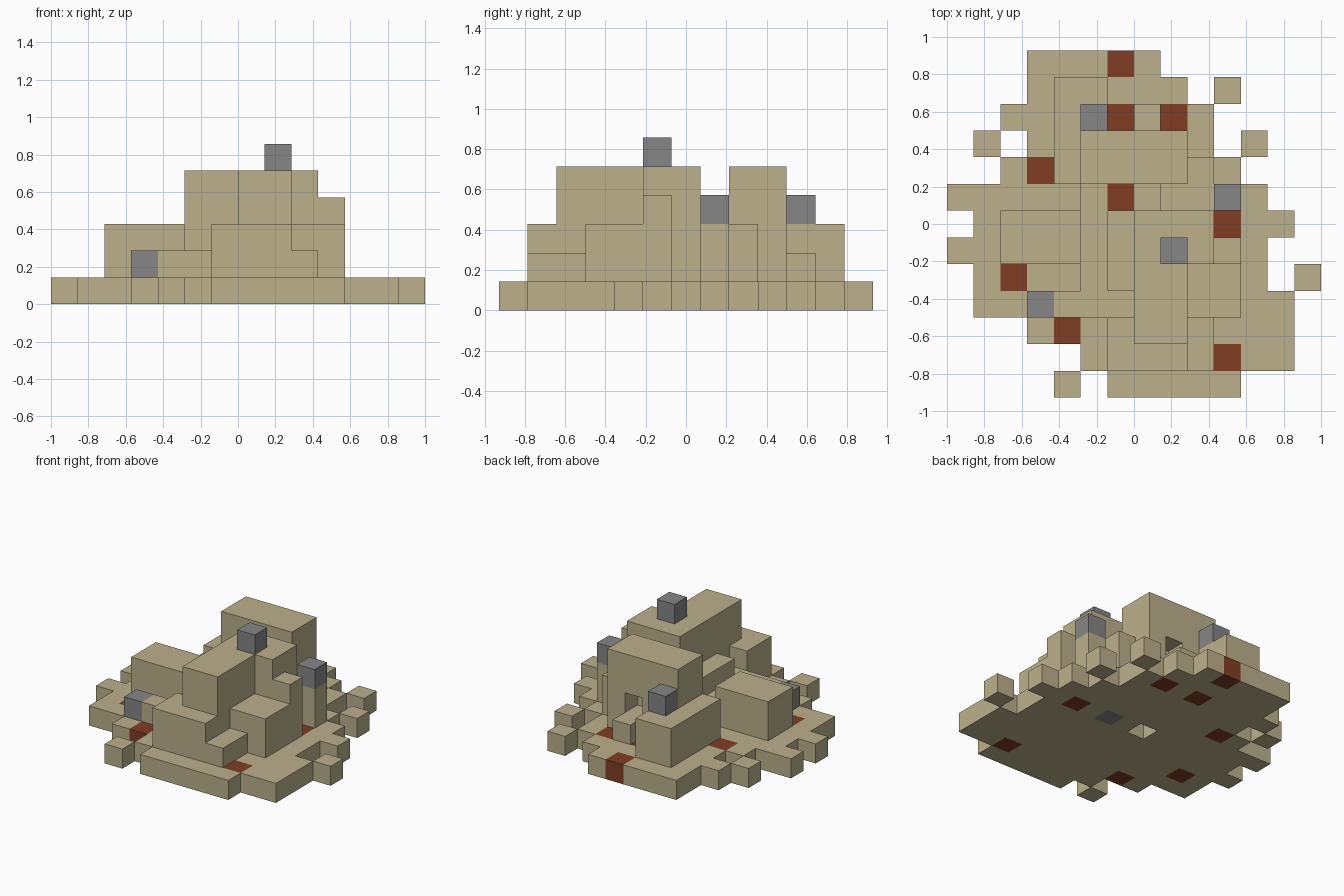
import bpy
import bmesh
from mathutils import Vector

cube = bpy.data.objects.get("Cube")
if cube:
    bpy.data.objects.remove(cube, do_unlink=True)

CELL = 1 / 7
CENTRE = Vector((7, 6.5, 0))


def make_material(name, colour):
    mat = bpy.data.materials.new(name)
    mat.use_nodes = True
    mat.diffuse_color = (*colour, 1)
    bsdf = mat.node_tree.nodes["Principled BSDF"]
    bsdf.inputs["Base Color"].default_value = (*colour, 1)
    bsdf.inputs["Roughness"].default_value = 0.9
    return mat


SAND = make_material("sand", (0.50, 0.44, 0.26))
RUST = make_material("rust", (0.22, 0.048, 0.016))
GREY = make_material("stone grey", (0.24, 0.24, 0.24))

cells = {}      # cell position -> part name
materials = {}  # part name -> material


def block(part, xs, ys, zs, mat=SAND):
    """Fill whole cells from the first to the last index on each axis."""
    materials[part] = mat
    for x in range(xs[0], xs[1] + 1):
        for y in range(ys[0], ys[1] + 1):
            for z in range(zs[0], zs[1] + 1):
                cells[x, y, z] = part


# Ragged ground slab, row by row from front to back
ROWS = [
    [(4, 4), (6, 10)], [(5, 12)], [(3, 12)], [(1, 12)],
    [(1, 11), (13, 13)], [(0, 11)], [(1, 12)], [(0, 11)],
    [(2, 10)], [(1, 1), (3, 9), (11, 11)], [(2, 9)],
    [(3, 8), (10, 10)], [(3, 7)],
]
for y, runs in enumerate(ROWS):
    for run in runs:
        block("ground_slab", run, (y, y), (0, 0))

# Main tower with its stepped shoulders
block("main_tower", (7, 8), (2, 6), (1, 4))
block("main_tower", (9, 9), (5, 6), (1, 4))
block("tower_buttress", (10, 10), (5, 5), (1, 3))
block("front_step", (6, 8), (1, 2), (1, 2))
block("low_front_step", (9, 9), (1, 2), (1, 1))
block("side_block", (9, 10), (3, 4), (1, 2))
block("tower_ledge", (6, 6), (4, 6), (1, 2))

# Low terrace and the block beside it
block("terrace", (4, 6), (3, 3), (1, 1))
block("terrace", (5, 5), (4, 7), (1, 1))
block("terrace", (6, 7), (7, 7), (1, 1))
block("west_block", (2, 4), (5, 6), (1, 2))

# Back wall and the blocks around it
block("back_wall", (5, 8), (8, 9), (1, 4))
block("back_block", (4, 4), (8, 11), (1, 2))
block("back_block", (5, 5), (10, 11), (1, 2))
block("back_post", (7, 7), (10, 10), (1, 1))
block("east_link", (8, 10), (7, 7), (1, 2))
block("east_link", (9, 9), (8, 8), (1, 2))

# Recess in the back wall and pit under the slab
del cells[7, 9, 2]
del cells[6, 6, 0]

# Rust blocks set flush into the ground and the terrace
for x, y in [(6, 12), (6, 10), (8, 10), (3, 8), (10, 6), (2, 4), (4, 2), (10, 1)]:
    block("rust_ground_blocks", (x, x), (y, y), (0, 0), RUST)
block("rust_terrace_block", (6, 6), (7, 7), (1, 1), RUST)

# Grey stones on top, and one buried in the slab
for name, x, y, z in [("top_stone", 8, 5, 5), ("east_stone", 10, 7, 3),
                      ("back_stone", 5, 10, 3), ("front_stone", 3, 3, 1),
                      ("buried_stone", 8, 6, 0)]:
    block(name, (x, x), (y, y), (z, z), GREY)


def build(part):
    """Make one object from the exposed faces of the part's cells."""
    bm = bmesh.new()
    for cell, owner in cells.items():
        if owner != part:
            continue
        middle = Vector(cell) + Vector((0.5, 0.5, 0.5)) - CENTRE
        for axis in range(3):
            for sign in (-1, 1):
                n = Vector((0, 0, 0))
                n[axis] = sign
                if tuple(int(c + d) for c, d in zip(cell, n)) in cells:
                    continue
                u = Vector((0, 0, 0))
                u[(axis + 1) % 3] = 0.5
                v = n.cross(u)
                mid = middle + n * 0.5
                corners = [mid - u - v, mid + u - v, mid + u + v, mid - u + v]
                bm.faces.new([bm.verts.new(c * CELL) for c in corners])
    bmesh.ops.remove_doubles(bm, verts=bm.verts, dist=0.001)
    bm.normal_update()
    mesh = bpy.data.meshes.new(part)
    bm.to_mesh(mesh)
    bm.free()
    mesh.materials.append(materials[part])
    bpy.context.collection.objects.link(bpy.data.objects.new(part, mesh))


for part_name in materials:
    build(part_name)
